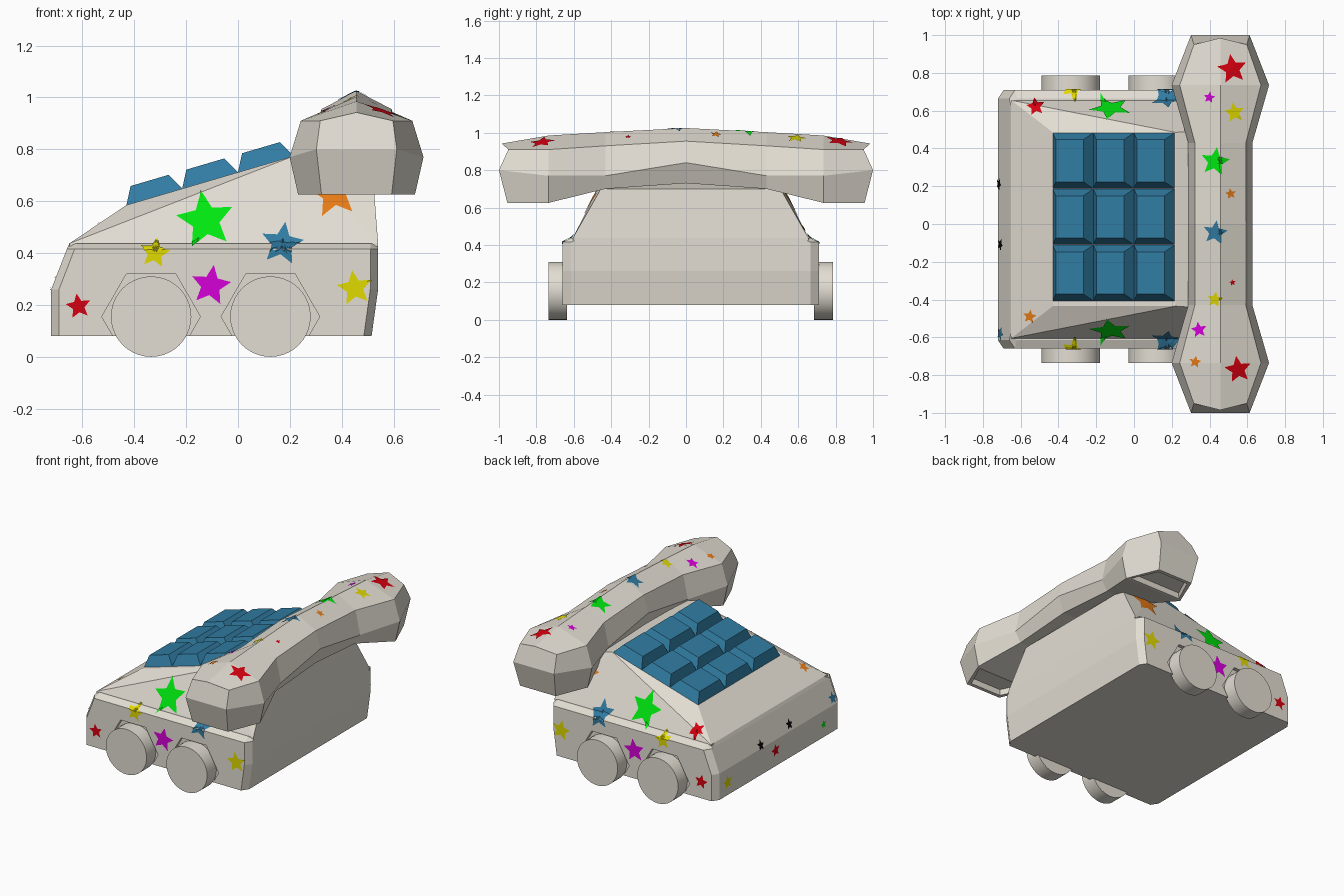
import bpy, bmesh, math
from mathutils import Vector
from mathutils.bvhtree import BVHTree

if "Cube" in bpy.data.objects:
    bpy.data.objects.remove(bpy.data.objects["Cube"])

COLOURS = {
    "cream": (0.77, 0.73, 0.65), "blue": (0.03, 0.20, 0.36), "red": (0.68, 0.0, 0.005),
    "green": (0.0, 0.80, 0.005), "yellow": (0.75, 0.70, 0.0), "magenta": (0.66, 0.0, 0.68),
    "orange": (0.80, 0.20, 0.008), "black": (0.002, 0.002, 0.002),
}
MATS = {}
for name, c in COLOURS.items():
    MATS[name] = bpy.data.materials.new(name)
    MATS[name].diffuse_color = (*c, 1)

CY = 0.025  # middle of the body in y


def finish(name, bm, colour, smooth=None, recalc=True):
    if recalc:
        bmesh.ops.recalc_face_normals(bm, faces=bm.faces)
    me = bpy.data.meshes.new(name)
    bm.to_mesh(me)
    bm.free()
    me.materials.append(MATS[colour])
    ob = bpy.data.objects.new(name, me)
    bpy.context.collection.objects.link(ob)
    if smooth:
        bpy.ops.object.select_all(action='DESELECT')
        ob.select_set(True)
        bpy.context.view_layer.objects.active = ob
        bpy.ops.object.shade_smooth_by_angle(angle=math.radians(smooth))
    return ob


def hull(name, points, colour):
    bm = bmesh.new()
    for p in points:
        bm.verts.new(p)
    bmesh.ops.convex_hull(bm, input=bm.verts)
    bmesh.ops.dissolve_limit(bm, angle_limit=0.01, verts=bm.verts, edges=bm.edges)
    return finish(name, bm, colour)


def cylinder(name, x, y, radius, depth, sides, smooth=None):
    bm = bmesh.new()
    bmesh.ops.create_cone(bm, cap_ends=True, segments=sides, radius1=radius,
                          radius2=radius, depth=depth)
    for v in bm.verts:
        a, b, c = v.co
        v.co = (x + a, y + c, 0.155 + b)
    return finish(name, bm, "cream", smooth)


# Lower body: rings (z, x min, x max, half depth) with chamfered corners
pts = []
for z, x0, x1, h in ((0.08, -0.72, 0.515, 0.685), (0.26, -0.72, 0.54, 0.685),
                     (0.415, -0.66, 0.54, 0.685), (0.437, -0.65, 0.54, 0.64)):
    for s in (-1, 1):
        pts += [(x0, CY + s * (h - 0.045), z), (x0 + 0.03, CY + s * h, z),
                (x1, CY + s * (h - 0.045), z), (x1 - 0.03, CY + s * h, z)]
lower = hull("lower_body", pts, "cream")

# Upper body: sloping deck (x, half depth, z)
pts = []
for x, h, z in ((-0.65, 0.63, 0.425), (-0.65, 0.63, 0.437), (0.54, 0.63, 0.425), (0.54, 0.63, 0.437),
                (-0.43, 0.46, 0.585), (0.22, 0.46, 0.776), (0.52, 0.48, 0.70)):
    pts += [(x, CY - h, z), (x, CY + h, z)]
upper = hull("upper_body", pts, "cream")

# Wheels in shallow hexagonal recesses
for x, end in ((-0.335, "left"), (0.125, "right")):
    for s, side in ((-1, "front"), (1, "back")):
        cylinder(f"{side}_{end}_wheel", x, CY + s * 0.71, 0.155, 0.10, 40, 30)
        cut = cylinder(f"{side}_{end}_arch_cutter", x, CY + s * 0.71, 0.19, 0.10, 6)
        # turn the flat side of the hexagon upwards where needed
        top = max(v.co.z for v in cut.data.vertices)
        if top > 0.34:
            for v in cut.data.vertices:
                dx, dz = v.co.x - x, v.co.z - 0.155
                v.co.x, v.co.z = x + dz, 0.155 - dx
        cut.hide_render = True
        cut.hide_set(True)
        mod = lower.modifiers.new("arch", 'BOOLEAN')
        mod.operation = 'DIFFERENCE'
        mod.object = cut

# Keypad: nine tapered keys standing on the sloping deck
slope = math.atan2(0.191, 0.65)
U = Vector((math.cos(slope), 0, math.sin(slope)))
N = Vector((-math.sin(slope), 0, math.cos(slope)))
V = Vector((0, 1, 0))
for col in range(3):
    for row in range(3):
        centre = (Vector((-0.43, 0.038, 0.585)) + U * ((col + 0.5) * 0.224)
                  + V * ((row - 1) * 0.297))
        bm = bmesh.new()
        rings = []
        for inset, height in ((0, -0.01), (0, 0.0), (0.036, 0.066)):
            rings.append([bm.verts.new(centre + U * (a * (0.112 - inset))
                                       + V * (b * (0.1475 - inset)) + N * height)
                          for a, b in ((-1, -1), (1, -1), (1, 1), (-1, 1))])
        bm.faces.new(rings[0])
        bm.faces.new(rings[2])
        for lo, hi in zip(rings, rings[1:]):
            for i in range(4):
                j = (i + 1) % 4
                bm.faces.new((lo[i], lo[j], hi[j], hi[i]))
        finish(f"key_{col + 1}_{row + 1}", bm, "blue")

# Handset: loft of seven-sided sections; each level is (y, half width, z)
# order: ridge, shoulder, widest, bottom
HALF = [
    ((0, 0, 1.025), (0, 0.135, 0.955), (0, 0.17, 0.84), (0, 0.13, 0.73)),
    ((0.43, 0, 1.003), (0.43, 0.135, 0.93), (0.43, 0.17, 0.77), (0.43, 0.13, 0.70)),
    ((0.735, 0, 0.985), (0.735, 0.215, 0.91), (0.735, 0.258, 0.77), (0.735, 0.225, 0.625)),
    ((0.985, 0, 0.942), (0.95, 0.14, 0.91), (1.0, 0.155, 0.80), (0.955, 0.135, 0.625)),
]
stations = [(-1, s) for s in reversed(HALF[1:])] + [(1, s) for s in HALF]
bm = bmesh.new()
loops = []
for s, (ridge, sh, mid, bot) in stations:
    ring = [(0, ridge)] + [(1, p) for p in (sh, mid, bot)] + [(-1, p) for p in (bot, mid, sh)]
    loops.append([bm.verts.new((0.457 + d * p[1], s * p[0], p[2])) for d, p in ring])
pockets = []
for k, (a, b) in enumerate(zip(loops, loops[1:])):
    for i in range(7):
        j = (i + 1) % 7
        f = bm.faces.new((a[i], a[j], b[j], b[i]))
        if i == 3 and k in (0, len(loops) - 2):
            pockets.append(f)
for r in (loops[0], loops[-1]):
    bm.faces.new((r[0], r[1], r[2], r[5], r[6]))
    bm.faces.new((r[2], r[3], r[4], r[5]))
bmesh.ops.recalc_face_normals(bm, faces=bm.faces)
# hollow ear and mouth pieces
bmesh.ops.inset_individual(bm, faces=pockets, thickness=0.03)
bmesh.ops.inset_individual(bm, faces=pockets, thickness=0.004, depth=-0.04)
handset = finish("handset", bm, "cream")

# Painted stars, projected on to the surfaces as thin sheets
bpy.context.view_layer.update()
deps = bpy.context.evaluated_depsgraph_get()
BODY = [BVHTree.FromObject(o, deps) for o in (lower, upper)]
HAND = [BVHTree.FromObject(handset, deps)]
AXES = {  # direction: (sheet right, sheet up, outward)
    "front": ((1, 0, 0), (0, 0, 1), (0, -1, 0)), "back": ((1, 0, 0), (0, 0, 1), (0, 1, 0)),
    "top": ((1, 0, 0), (0, 1, 0), (0, 0, 1)), "left": ((0, 1, 0), (0, 0, 1), (-1, 0, 0)),
}


def add_star(bm, trees, direction, u, v, r, turn):
    right, up, out = (Vector(a) for a in AXES[direction])
    part = bmesh.new()
    mid = part.verts.new((u, v, 0))
    rim = []
    for i in range(10):
        a = math.pi / 2 + turn + i * math.pi / 5
        q = r if i % 2 == 0 else r * 0.47
        rim.append(part.verts.new((u + q * math.cos(a), v + q * math.sin(a), 0)))
    for i in range(10):
        part.faces.new((mid, rim[i], rim[(i + 1) % 10]))
    bmesh.ops.subdivide_edges(part, edges=part.edges, cuts=3, use_grid_fill=True)
    placed = {}
    for w in part.verts:
        start = right * w.co.x + up * w.co.y + out * 3
        hits = [h for h in (t.ray_cast(start, -out) for t in trees) if h[0] is not None]
        if hits:
            h = min(hits, key=lambda e: e[3])
            placed[w] = bm.verts.new(h[0] + h[1] * 0.004)
    flip = right.cross(up).dot(out) < 0
    for f in part.faces:
        if all(w in placed for w in f.verts):
            vs = [placed[w] for w in f.verts]
            bm.faces.new(vs[::-1] if flip else vs)
    part.free()


SIDE = [("red", -0.615, 0.195, 0.05), ("yellow", -0.32, 0.40, 0.06), ("green", -0.125, 0.525, 0.115),
        ("blue", 0.17, 0.435, 0.085), ("orange", 0.37, 0.63, 0.10), ("magenta", -0.105, 0.275, 0.08),
        ("yellow", 0.45, 0.265, 0.07)]
DECK = [("red", -0.52, 0.62, 0.05), ("orange", -0.55, -0.49, 0.037)]
END = [("black", 0.21, 0.28, 0.035), ("red", 0.06, 0.19, 0.045), ("black", -0.11, 0.30, 0.035),
       ("green", -0.46, 0.17, 0.03), ("blue", -0.58, 0.30, 0.04), ("yellow", 0.58, 0.17, 0.05)]
TOP = [("red", 0.52, 0.82, 0.08), ("magenta", 0.40, 0.67, 0.032), ("yellow", 0.53, 0.59, 0.055),
       ("green", 0.43, 0.33, 0.077), ("orange", 0.51, 0.16, 0.03), ("blue", 0.43, -0.045, 0.065),
       ("red", 0.52, -0.31, 0.017), ("yellow", 0.43, -0.40, 0.043), ("magenta", 0.345, -0.56, 0.043),
       ("orange", 0.325, -0.73, 0.033), ("red", 0.55, -0.77, 0.073)]
jobs = [(BODY, d, SIDE) for d in ("front", "back")]
jobs += [(BODY, "top", DECK), (BODY, "left", END), (HAND, "top", TOP)]
for colour in ("red", "green", "blue", "yellow", "magenta", "orange", "black"):
    bm = bmesh.new()
    for trees, direction, stars in jobs:
        for k, (c, u, v, r) in enumerate(stars):
            if c == colour:
                add_star(bm, trees, direction, u, v, r, 0.15 * (-1) ** k)
    finish(f"{colour}_stars", bm, colour, recalc=False)

for m in bpy.data.materials:
    if m.users and not m.is_grease_pencil:
        m.use_nodes = True
        m.node_tree.nodes["Principled BSDF"].inputs["Base Color"].default_value = m.diffuse_color
